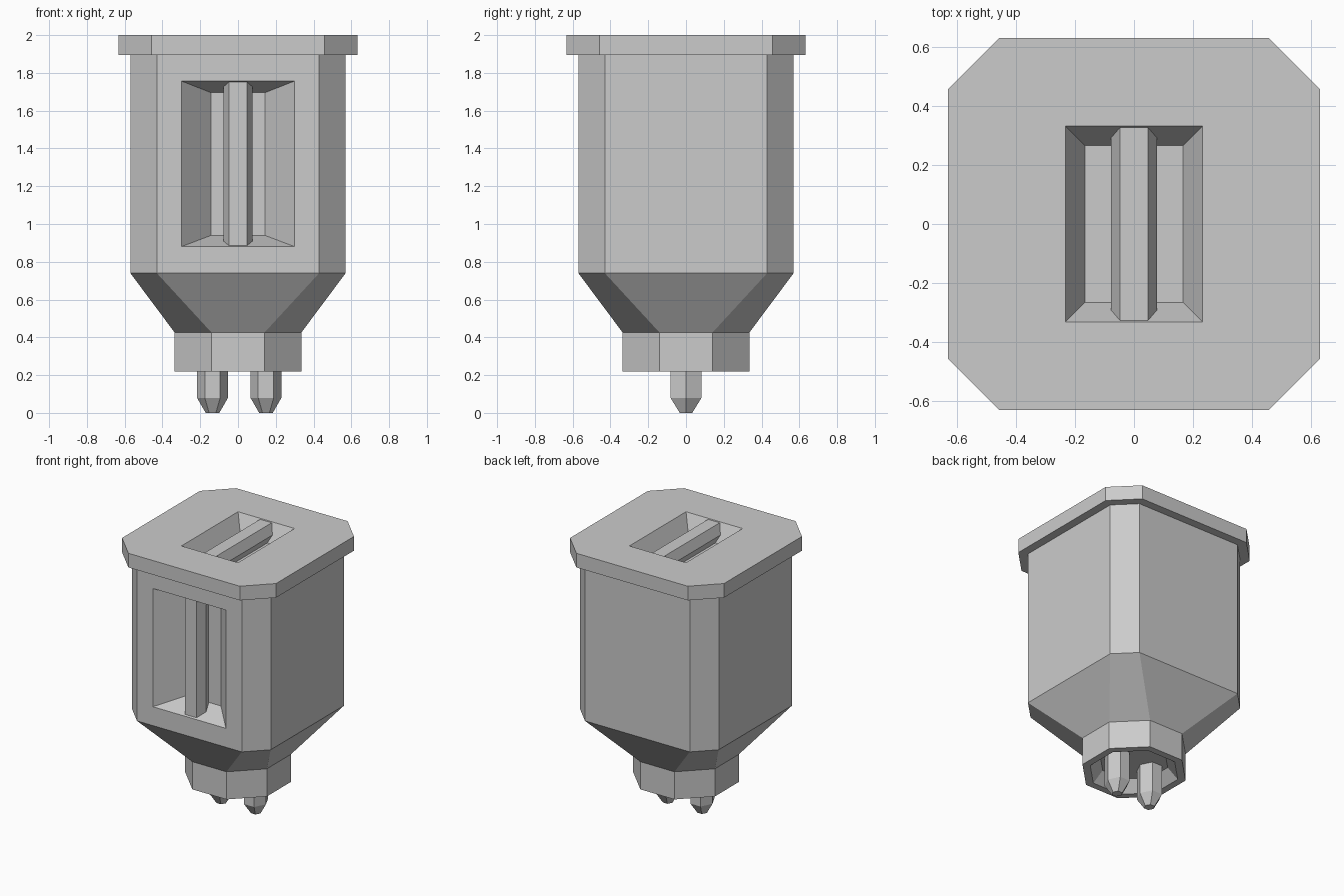
import bpy, bmesh, math

if "Cube" in bpy.data.objects:
    bpy.data.objects.remove(bpy.data.objects["Cube"])


def make_object(name, bm):
    bmesh.ops.recalc_face_normals(bm, faces=bm.faces[:])
    me = bpy.data.meshes.new(name)
    bm.to_mesh(me)
    bm.free()
    ob = bpy.data.objects.new(name, me)
    bpy.context.collection.objects.link(ob)
    return ob


def loft(name, rings):
    """Skin a closed solid through rings of equal point count."""
    bm = bmesh.new()
    loops = [[bm.verts.new(p) for p in ring] for ring in rings]
    n = len(loops[0])
    for a, b in zip(loops, loops[1:]):
        for i in range(n):
            j = (i + 1) % n
            bm.faces.new((a[i], a[j], b[j], b[i]))
    bm.faces.new(loops[0][::-1])
    bm.faces.new(loops[-1])
    return make_object(name, bm)


def octagon(h, c, z):
    """Square of half width h with corners cut back to c."""
    return [(x, y, z) for x, y in ((c, -h), (h, -c), (h, c), (c, h),
                                   (-c, h), (-h, c), (-h, -c), (-c, -h))]


def hexagon(cx, rx, ry, z):
    return [(cx + rx * math.cos(i * math.pi / 3),
             ry / 0.866 * math.sin(i * math.pi / 3), z) for i in range(6)]


def rect_top(x, y, z):
    return [(-x, -y, z), (x, -y, z), (x, y, z), (-x, y, z)]


def rect_front(x, z0, z1, y):
    return [(-x, y, z0), (x, y, z0), (x, y, z1), (-x, y, z1)]


def cut(target, cutter):
    cutter.hide_render = True
    mod = target.modifiers.new("cut", 'BOOLEAN')
    mod.operation = 'DIFFERENCE'
    mod.solver = 'EXACT'
    mod.object = cutter
    bpy.context.view_layer.objects.active = target
    bpy.ops.object.modifier_apply(modifier=mod.name)
    bpy.data.objects.remove(cutter)


# Housing: hollow socket underneath, neck, funnel, body and top flange
housing = loft("housing", [octagon(*r) for r in (
    (0.22, 0.09, 0.30), (0.285, 0.118, 0.22), (0.335, 0.14, 0.22),
    (0.335, 0.14, 0.425), (0.57, 0.43, 0.74), (0.57, 0.43, 1.895),
    (0.632, 0.457, 1.895), (0.632, 0.457, 2.0))])

# Sloped recesses in the front and in the top, cutters flush then extended out
cut(housing, loft("front_cutter", [
    rect_front(0.30, 0.88, 1.757, -0.7), rect_front(0.30, 0.88, 1.757, -0.57),
    rect_front(0.142, 0.94, 1.695, -0.403)]))
cut(housing, loft("top_cutter", [
    rect_top(0.232, 0.332, 2.1), rect_top(0.232, 0.332, 2.0),
    rect_top(0.167, 0.267, 1.87)]))

# Six-sided bars inside the recesses, ends buried in the sloped walls
section = [(-0.048, -0.07), (0.048, -0.07), (0.078, 0),
           (0.048, 0.07), (-0.048, 0.07), (-0.078, 0)]


def end_offset(v, slope):
    return (v + 0.08) * slope


loft("front_bar", [
    [(x, -0.485 + v, 0.88 + end_offset(v, 0.36)) for x, v in section],
    [(x, -0.485 + v, 1.757 - end_offset(v, 0.37)) for x, v in section]])
loft("top_bar", [
    [(x, s * (0.332 - end_offset(v, 0.5)), 1.925 - v) for x, v in section]
    for s in (-1, 1)])

# Two pointed prongs standing in the socket
for side, x in (("left", -0.135), ("right", 0.148)):
    loft(side + "_prong", [hexagon(x, 0.036, 0.033, 0),
                           hexagon(x, 0.082, 0.082, 0.08),
                           hexagon(x, 0.082, 0.082, 0.31)])
